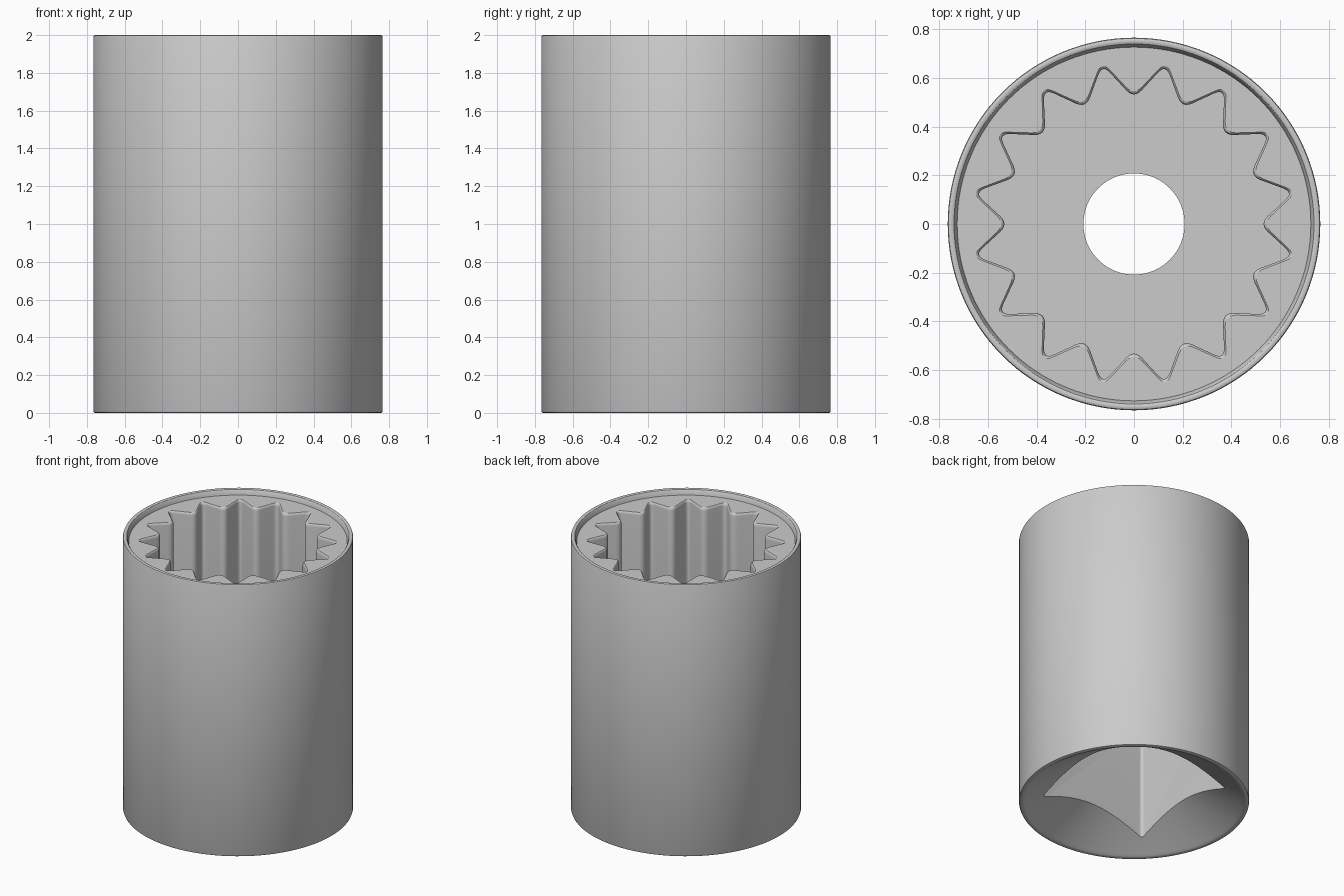
import bpy, bmesh
from math import sin, cos, pi, radians
from mathutils import Vector

if "Cube" in bpy.data.objects:
    bpy.data.objects.remove(bpy.data.objects["Cube"])


def mesh_object(name, bm):
    bmesh.ops.recalc_face_normals(bm, faces=bm.faces)
    mesh = bpy.data.meshes.new(name)
    bm.to_mesh(mesh)
    bm.free()
    ob = bpy.data.objects.new(name, mesh)
    bpy.context.collection.objects.link(ob)
    return ob


def loft(name, rings):
    """Closed solid through equal-sized rings of points."""
    bm = bmesh.new()
    loops = [[bm.verts.new(p) for p in ring] for ring in rings]
    n = len(loops[0])
    for a, b in zip(loops, loops[1:]):
        for i in range(n):
            j = (i + 1) % n
            bm.faces.new((a[i], a[j], b[j], b[i]))
    bm.faces.new(loops[0][::-1])
    bm.faces.new(loops[-1])
    return mesh_object(name, bm)


def circle(r, z, n=128):
    return [(r * cos(2 * pi * i / n), r * sin(2 * pi * i / n), z) for i in range(n)]


def polar(r, a):
    return Vector((r * cos(a), r * sin(a)))


def rounded(points, t, steps=6):
    """Round each corner of a polygon, using fraction t of its edges."""
    out = []
    for i, v in enumerate(points):
        p = v.lerp(points[i - 1], t)
        q = v.lerp(points[(i + 1) % len(points)], t)
        for k in range(steps + 1):
            s = k / steps
            out.append(p * (1 - s) ** 2 + v * 2 * s * (1 - s) + q * s * s)
    return out


def ring(outline, z, grow=0.0):
    return [(*(p * (1 + grow / p.length)), z) for p in outline]


def cut(target, cutter):
    cutter.hide_render = True
    mod = target.modifiers.new("cut", 'BOOLEAN')
    mod.operation = 'DIFFERENCE'
    mod.solver = 'EXACT'
    mod.object = cutter
    bpy.context.view_layer.objects.active = target
    bpy.ops.object.modifier_apply(modifier=mod.name)
    bpy.data.objects.remove(cutter)


# Turned body: recessed top face, rounded rims, conical lead-in underneath
profile = [(0.21, 0.305), (0.715, 0.014), (0.73, 0.004), (0.74, 0), (0.757, 0),
           (0.763, 0.003), (0.766, 0.01), (0.766, 1.99), (0.763, 1.997),
           (0.757, 2), (0.748, 2), (0.74, 1.996), (0.734, 1.986),
           (0.73, 1.97), (0.727, 1.96)]
body = loft("socket_body", [circle(r, z) for r, z in profile])

# Sixteen-groove socket opening with softened top edge
teeth = [polar(0.67 if i % 2 else 0.515, i * pi / 16) for i in range(32)]
outline = rounded(teeth, 0.25)
cut(body, loft("spline_cutter", [ring(outline, z, g) for z, g in
    ((1.1, 0), (1.94, 0), (1.949, 0.002), (1.956, 0.006), (1.96, 0.013), (2.1, 0.013))]))

# Square drive recess with slightly rounded corners
square = rounded([polar(0.61, pi / 4 + i * pi / 2) for i in range(4)], 0.025)
cut(body, loft("drive_cutter", [ring(square, -0.1), ring(square, 0.9)]))

# Through hole in the web between the two recesses
cut(body, loft("hole_cutter", [circle(0.208, 0.7, 64), circle(0.208, 1.3, 64)]))

bpy.ops.object.select_all(action='DESELECT')
body.select_set(True)
bpy.context.view_layer.objects.active = body
bpy.ops.object.shade_smooth_by_angle(angle=radians(30))
